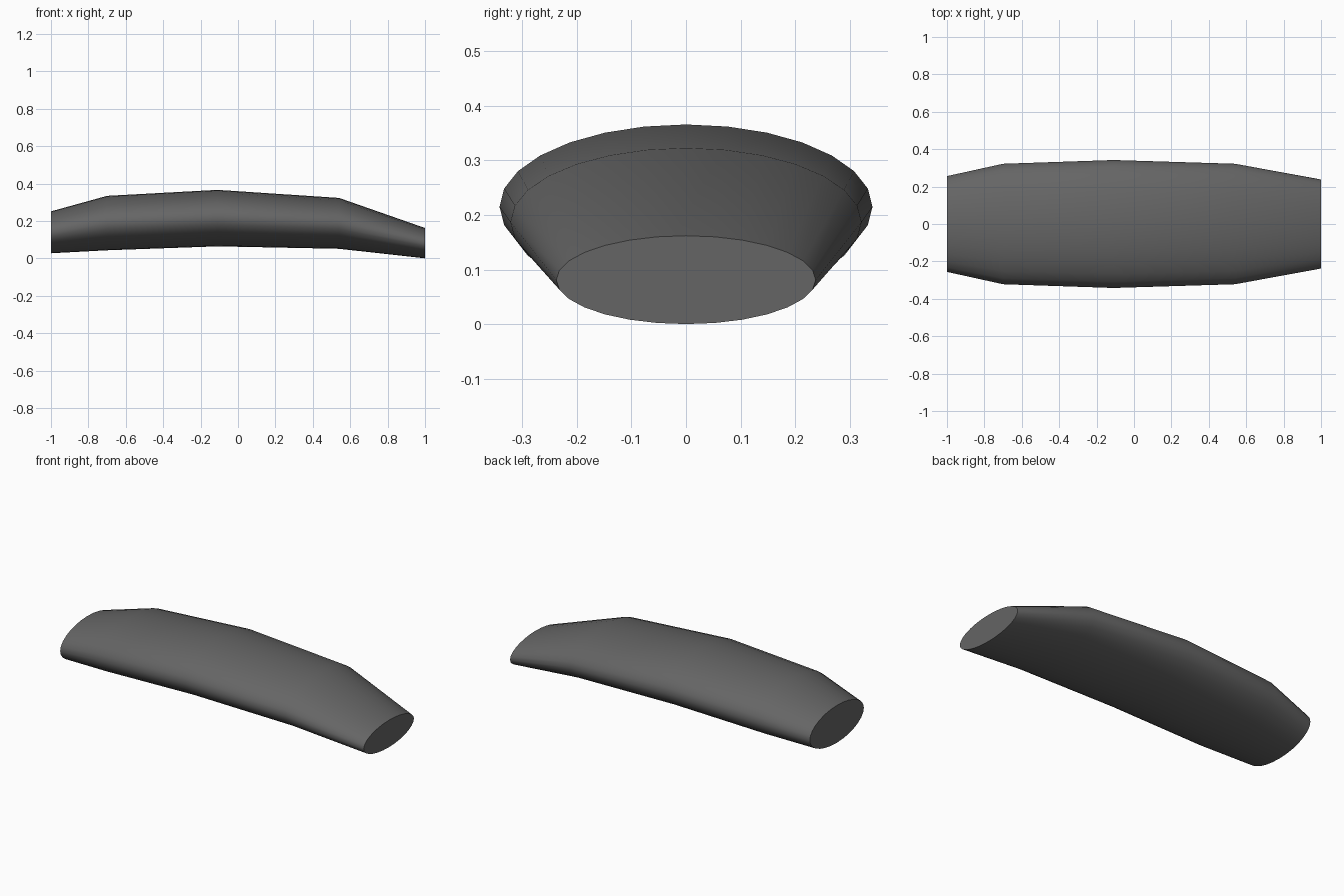
import bpy, bmesh, math

if "Cube" in bpy.data.objects:
    bpy.data.objects.remove(bpy.data.objects["Cube"])

SIDES = 28
# cross-sections: x, bottom z, top z, half width
SECTIONS = [
    (-1.0, 0.029, 0.253, 0.256),
    (-0.7, 0.045, 0.336, 0.322),
    (-0.11, 0.066, 0.368, 0.342),
    (0.54, 0.053, 0.325, 0.322),
    (1.0, 0.002, 0.164, 0.238),
]


def ring(bm, x, bottom, top, half_width):
    mid, half_height = (bottom + top) / 2, (top - bottom) / 2
    angles = [2 * math.pi * i / SIDES for i in range(SIDES)]
    return [bm.verts.new((x, half_width * math.sin(a), mid + half_height * math.cos(a)))
            for a in angles]


# Arched body lofted through elliptical sections
bm = bmesh.new()
rings = [ring(bm, *s) for s in SECTIONS]
for a, b in zip(rings, rings[1:]):
    for i in range(SIDES):
        j = (i + 1) % SIDES
        bm.faces.new((a[i], a[j], b[j], b[i]))

# Flat end caps
bm.faces.new(rings[0])
bm.faces.new(rings[-1])
bmesh.ops.recalc_face_normals(bm, faces=bm.faces)
bmesh.ops.translate(bm, verts=bm.verts, vec=(0, 0, -min(v.co.z for v in bm.verts)))

mesh = bpy.data.meshes.new("arched_body")
bm.to_mesh(mesh)
bm.free()
body = bpy.data.objects.new("arched_body", mesh)
bpy.context.collection.objects.link(body)

# Dark grey colour
dark = bpy.data.materials.new("dark_grey")
dark.diffuse_color = (0.13, 0.13, 0.13, 1)
dark.use_nodes = True
dark.node_tree.nodes["Principled BSDF"].inputs["Base Color"].default_value = dark.diffuse_color
mesh.materials.append(dark)

bpy.context.view_layer.objects.active = body
body.select_set(True)
bpy.ops.object.shade_smooth_by_angle(angle=math.radians(45))
